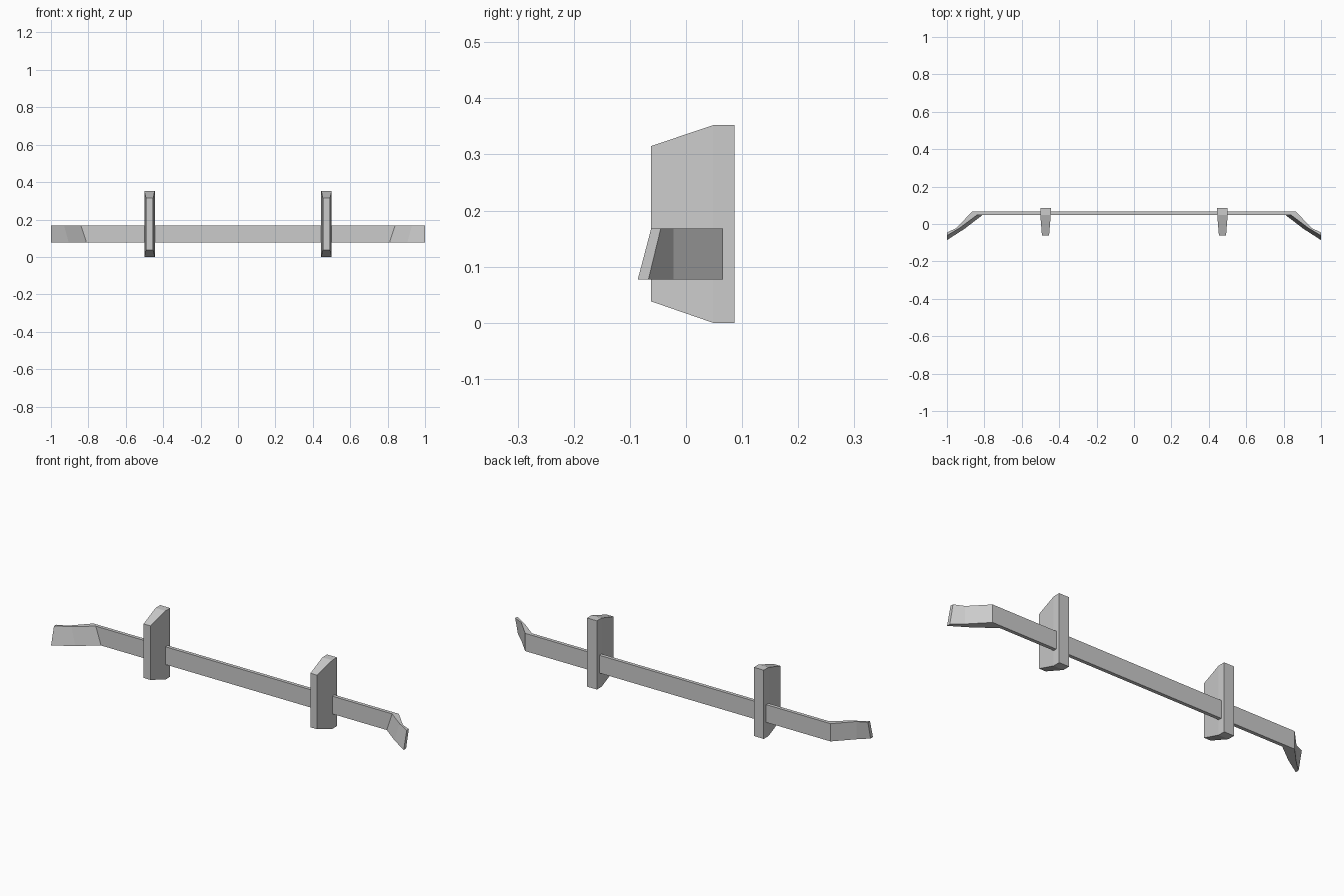
import bpy, bmesh

if "Cube" in bpy.data.objects:
    bpy.data.objects.remove(bpy.data.objects["Cube"])

grey = bpy.data.materials.new("light grey")
grey.diffuse_color = (0.6, 0.6, 0.6, 1)
grey.use_nodes = True
grey.node_tree.nodes["Principled BSDF"].inputs["Base Color"].default_value = grey.diffuse_color


def loft(name, rings, cap_start=True, seam=False):
    """Skin a list of equal-length point rings, then mirror across x = 0."""
    bm = bmesh.new()
    loops = [[bm.verts.new(p) for p in ring] for ring in rings]
    n = len(loops[0])
    for a, b in zip(loops, loops[1:]):
        for i in range(n):
            j = (i + 1) % n
            bm.faces.new((a[i], a[j], b[j], b[i]))
    if cap_start:
        bm.faces.new(loops[0])
    bm.faces.new(loops[-1])
    bmesh.ops.recalc_face_normals(bm, faces=bm.faces)
    mesh = bpy.data.meshes.new(name)
    bm.to_mesh(mesh)
    bm.free()
    mesh.materials.append(grey)
    ob = bpy.data.objects.new(name, mesh)
    bpy.context.collection.objects.link(ob)
    mirror = ob.modifiers.new("mirror", 'MIRROR')
    mirror.use_clip = seam
    mirror.use_mirror_merge = seam
    return ob


# Bumper bar: sections run front bottom, front top, back top, back bottom
LOW, HIGH = 0.077, 0.168
sections = [
    ((0, 0.048), (0, 0.048), (0, 0.066), (0, 0.066)),
    ((0.81, 0.048), (0.84, 0.048), (0.866, 0.066), (0.866, 0.066)),
    ((0.905, -0.025), (0.93, -0.02), (0.95, -0.022), (0.95, -0.022)),
    ((1, -0.086), (1, -0.062), (1, -0.045), (1, -0.067)),
]
heights = (LOW, HIGH, HIGH, LOW)
loft("bumper_bar",
     [[(x, y, z) for (x, y), z in zip(s, heights)] for s in sections],
     cap_start=False, seam=True)

# Upright guards: constant width at the back, tapering forward
CX = 0.473
guard = [(0.086, 0.028, 0.0, 0.352), (0.048, 0.028, 0.0, 0.352),
         (-0.062, 0.019, 0.038, 0.315)]
loft("upright_guards",
     [[(CX - w, y, lo), (CX + w, y, lo), (CX + w, y, hi), (CX - w, y, hi)]
      for y, w, lo, hi in guard])
